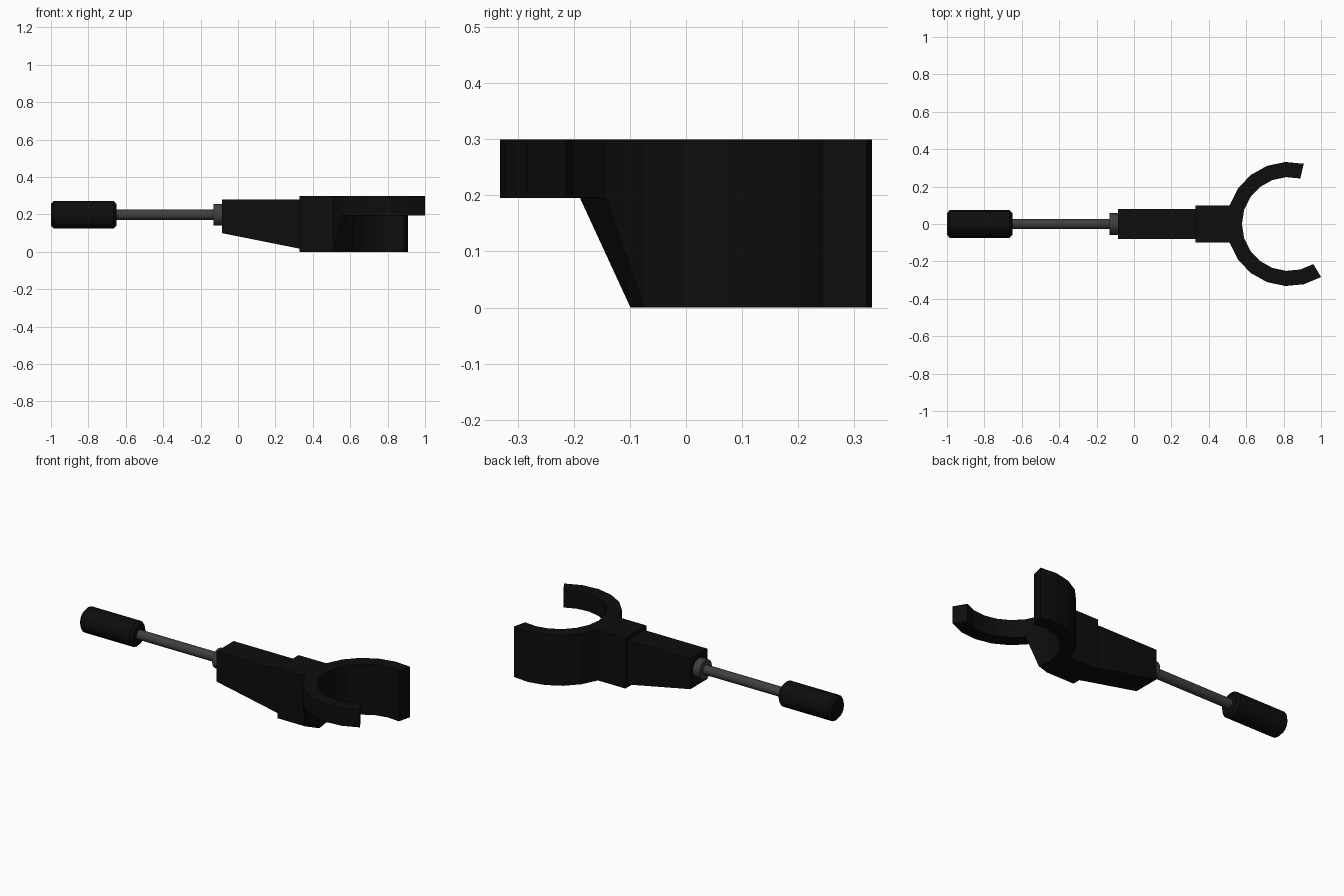
import bpy, bmesh, math

if "Cube" in bpy.data.objects:
    bpy.data.objects.remove(bpy.data.objects["Cube"])


def make_material(name, value, roughness):
    mat = bpy.data.materials.new(name)
    mat.use_nodes = True
    mat.diffuse_color = (value, value, value, 1)
    bsdf = mat.node_tree.nodes["Principled BSDF"]
    bsdf.inputs["Base Color"].default_value = (value, value, value, 1)
    bsdf.inputs["Roughness"].default_value = roughness
    return mat


black = make_material("black plastic", 0.004, 0.6)
grey = make_material("dark grey metal", 0.05, 0.5)


def loft(name, sections, mat, smooth=False):
    """Skin a row of matching cross-sections and cap both ends."""
    bm = bmesh.new()
    rows = [[bm.verts.new(p) for p in s] for s in sections]
    n = len(rows[0])
    for a, b in zip(rows, rows[1:]):
        for i in range(n):
            j = (i + 1) % n
            bm.faces.new((a[i], a[j], b[j], b[i]))
    bm.faces.new(rows[0])
    bm.faces.new(rows[-1])
    bmesh.ops.recalc_face_normals(bm, faces=bm.faces)
    mesh = bpy.data.meshes.new(name)
    bm.to_mesh(mesh)
    bm.free()
    mesh.materials.append(mat)
    obj = bpy.data.objects.new(name, mesh)
    bpy.context.collection.objects.link(obj)
    if smooth:
        bpy.ops.object.select_all(action="DESELECT")
        obj.select_set(True)
        bpy.context.view_layer.objects.active = obj
        bpy.ops.object.shade_smooth_by_angle(angle=math.radians(35))
    return obj


def rect(x, half_width, low, high):
    w = half_width
    return [(x, -w, low), (x, w, low), (x, w, high), (x, -w, high)]


AXIS_Z = 0.198


def circle(x, radius, sides=16):
    turn = 2 * math.pi / sides
    return [(x, radius * math.cos(i * turn), AXIS_Z + radius * math.sin(i * turn))
            for i in range(sides)]


# Handle, rod and collar along the x axis
loft("handle_grip", [circle(-1, 0.058), circle(-0.985, 0.074),
                     circle(-0.665, 0.074), circle(-0.65, 0.058)], black, True)
loft("rod", [circle(-0.66, 0.028), circle(-0.11, 0.028)], grey, True)
loft("collar", [circle(-0.13, 0.058), circle(-0.08, 0.058)], grey, True)

# Tapered sleeve and the block behind the fork
loft("tapered_sleeve", [rect(-0.085, 0.08, 0.1, 0.28),
                        rect(0.335, 0.08, 0.016, 0.28)], black)
loft("fork_block", [rect(0.33, 0.099, 0, 0.3), rect(0.511, 0.099, 0, 0.3)], black)

# Open fork ring: deep on the back arm, shallow on the longer front arm
CENTRE_X, INNER, OUTER, TOP = 0.828, 0.251, 0.332, 0.3
STEP = math.radians(17.33)


def fork_section(k):
    low = 0.195 if k >= 2 else 0
    c, s = -math.cos(k * STEP), -math.sin(k * STEP)
    return [(CENTRE_X + r * c, r * s, z)
            for r, z in ((INNER, low), (OUTER, low), (OUTER, TOP), (INNER, TOP))]


loft("fork_ring", [fork_section(k) for k in range(-6, 8)], black)
